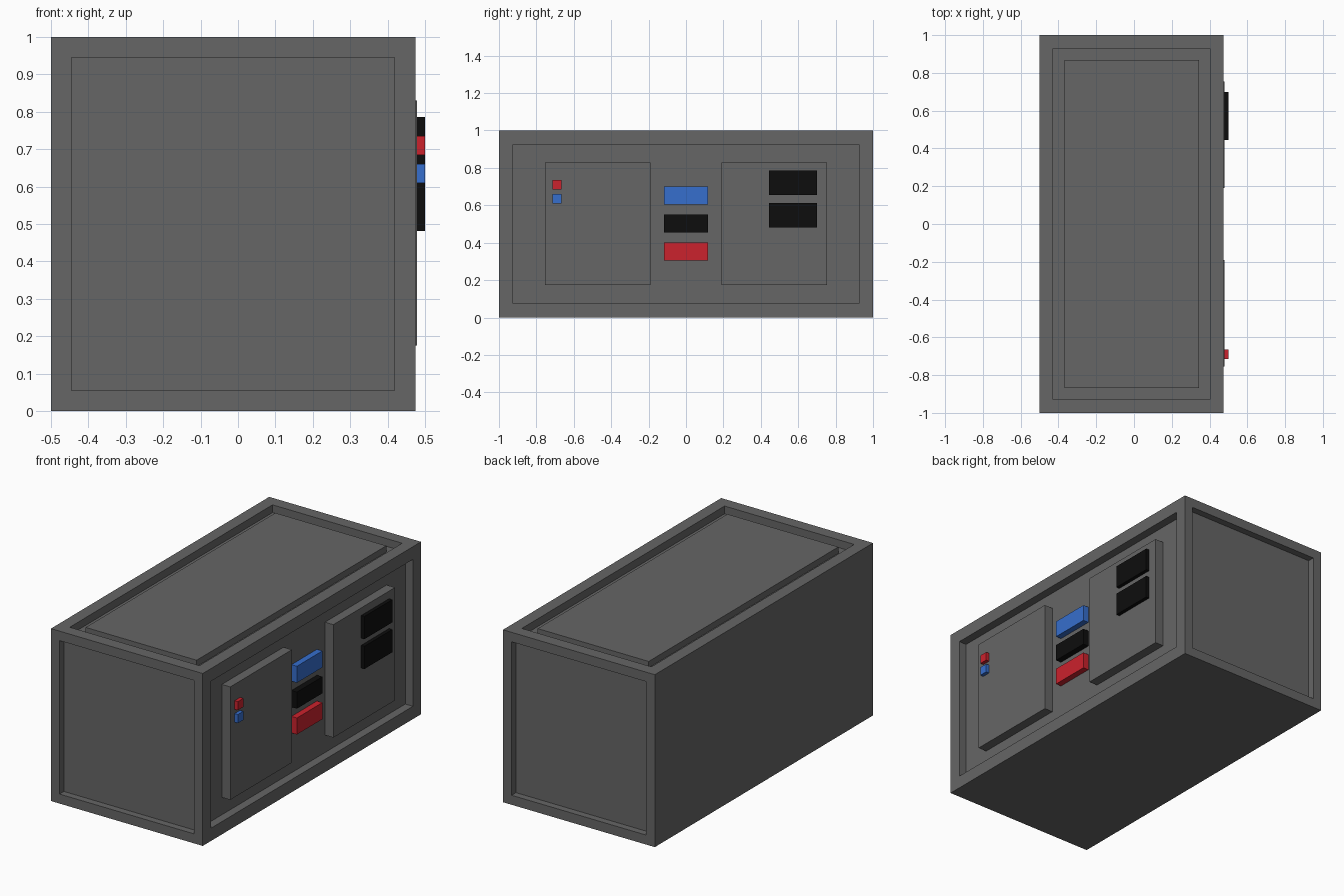
import bpy
import bmesh
from mathutils import Vector

if "Cube" in bpy.data.objects:
    bpy.data.objects.remove(bpy.data.objects["Cube"], do_unlink=True)


def material(name, color):
    mat = bpy.data.materials.new(name)
    mat.use_nodes = True
    mat.diffuse_color = (*color, 1)
    mat.node_tree.nodes["Principled BSDF"].inputs["Base Color"].default_value = (*color, 1)
    return mat


GREY = material("dark_grey", (0.133, 0.133, 0.133))
BLACK = material("black", (0.004, 0.004, 0.004))
RED = material("red", (0.60, 0.016, 0.026))
BLUE = material("blue", (0.037, 0.156, 0.61))


def box(name, x, y, z, mat, recesses=()):
    """Box from (min, max) ranges; recesses list (normal, [(inset, depth), ...])."""
    bm = bmesh.new()
    bmesh.ops.create_cube(bm, size=1)
    for v in bm.verts:
        v.co = Vector([(lo + hi) / 2 + c * (hi - lo) for c, (lo, hi) in zip(v.co, (x, y, z))])
    bm.normal_update()
    sides = [(next(f for f in bm.faces if f.normal.dot(Vector(n)) > 0.9), steps)
             for n, steps in recesses]
    for face, steps in sides:
        for inset, depth in steps:
            bmesh.ops.inset_individual(bm, faces=[face], thickness=inset, use_even_offset=True)
            bmesh.ops.inset_individual(bm, faces=[face], thickness=0, depth=depth)
    mesh = bpy.data.meshes.new(name)
    bm.to_mesh(mesh)
    bm.free()
    mesh.materials.append(mat)
    obj = bpy.data.objects.new(name, mesh)
    bpy.context.collection.objects.link(obj)
    return obj


# Case with recessed ends, control side and a raised lid inside the top recess
FLOOR, PANEL, TIP = 0.425, 0.479, 0.5
box("case", (-0.5, 0.474), (-1, 1), (0, 1), GREY, [
    ((0, -1, 0), [(0.055, -0.04)]),
    ((0, 1, 0), [(0.055, -0.04)]),
    ((1, 0, 0), [(0.074, -0.049)]),
    ((0, 0, 1), [(0.071, -0.045), (0.06, 0.037)]),
])

# Two raised control panels
for name, y in (("front_panel", (-0.755, -0.19)), ("rear_panel", (0.19, 0.755))):
    box(name, (FLOOR - 0.01, PANEL), y, (0.175, 0.83), GREY)

# Column of wide buttons between the panels
for name, z, mat in (("blue_bar", 0.653, BLUE), ("black_bar", 0.503, BLACK), ("red_bar", 0.353, RED)):
    box(name, (FLOOR - 0.01, 0.46), (-0.117, 0.117), (z - 0.048, z + 0.048), mat)

# Small buttons on the front panel
for name, z, mat in (("red_button", 0.71, RED), ("blue_button", 0.635, BLUE)):
    box(name, (PANEL - 0.01, TIP), (-0.715, -0.665), (z - 0.025, z + 0.025), mat)

# Black screens on the rear panel
for name, z in (("upper_screen", 0.72), ("lower_screen", 0.547)):
    box(name, (PANEL - 0.01, TIP), (0.445, 0.70), (z - 0.066, z + 0.066), BLACK)
